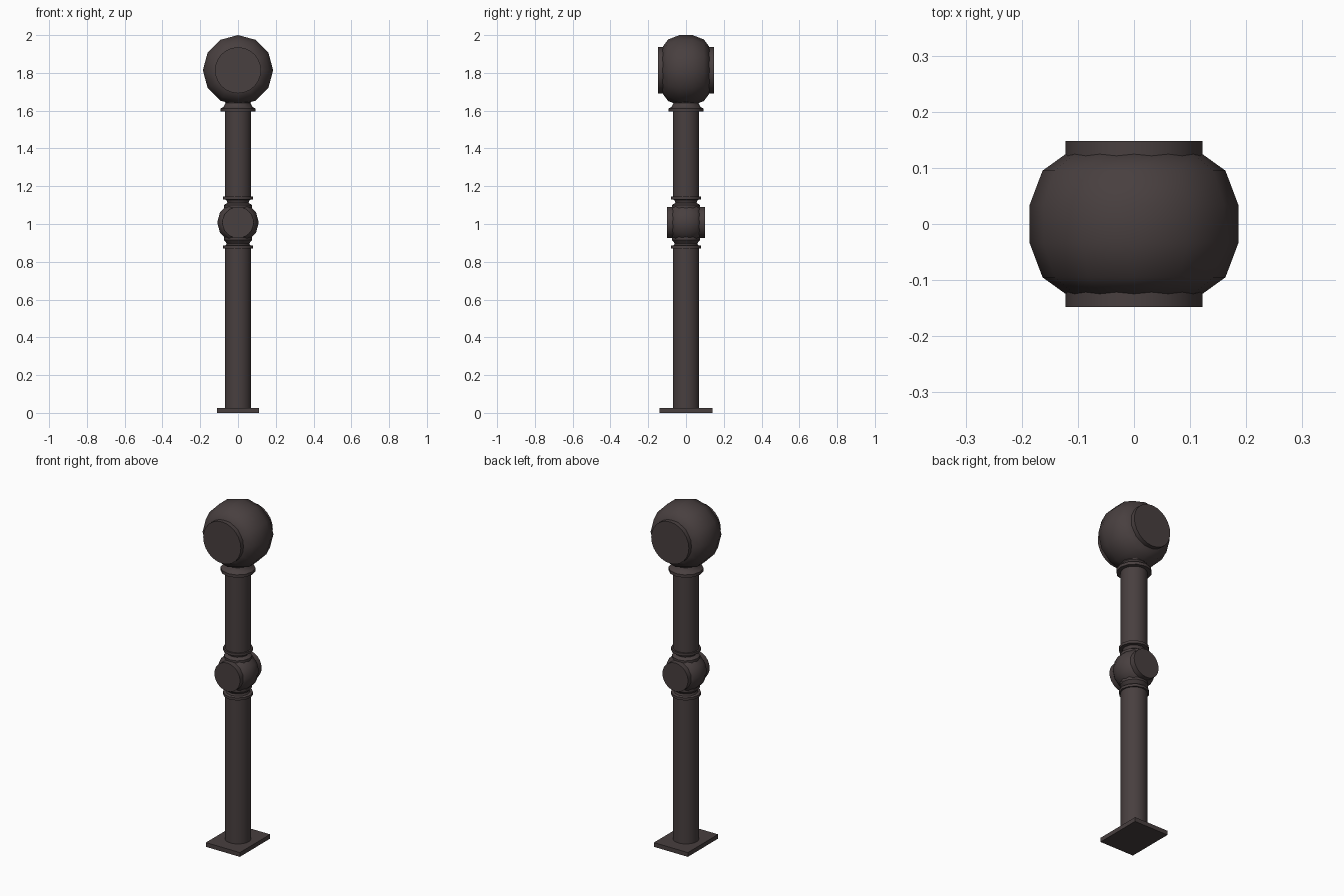
import bpy, bmesh, math
from mathutils import Matrix

cube = bpy.data.objects.get("Cube")
if cube:
    bpy.data.objects.remove(cube, do_unlink=True)

iron = bpy.data.materials.new("dark brown iron")
iron.use_nodes = True
colour = (0.065, 0.05, 0.05, 1)
iron.diffuse_color = colour
iron.node_tree.nodes["Principled BSDF"].inputs["Base Color"].default_value = colour


def finish(name, bm, angle=None):
    """Turn a bmesh into a named, coloured object."""
    bmesh.ops.recalc_face_normals(bm, faces=bm.faces)
    mesh = bpy.data.meshes.new(name)
    bm.to_mesh(mesh)
    bm.free()
    mesh.materials.append(iron)
    obj = bpy.data.objects.new(name, mesh)
    bpy.context.collection.objects.link(obj)
    if angle:
        bpy.ops.object.select_all(action='DESELECT')
        obj.select_set(True)
        bpy.context.view_layer.objects.active = obj
        bpy.ops.object.shade_smooth_by_angle(angle=math.radians(angle))
    return obj


def lathe(name, profile, sides, centre_z=0, along_y=False, angle=40):
    """Spin (radius, height) points about z, or about y, with capped ends."""
    bm = bmesh.new()
    rings = [[bm.verts.new((r * math.cos(math.tau * i / sides),
                            r * math.sin(math.tau * i / sides), h))
              for i in range(sides)] for r, h in profile]
    for low, high in zip(rings, rings[1:]):
        for i in range(sides):
            j = (i + 1) % sides
            bm.faces.new((low[i], low[j], high[j], high[i]))
    bm.faces.new(rings[0])
    bm.faces.new(rings[-1])
    if along_y:
        bm.transform(Matrix.Rotation(math.pi / 2, 4, 'X'))
    bm.transform(Matrix.Translation((0, 0, centre_z)))
    return finish(name, bm, angle)


def mirrored(half):
    return [(r, -h) for r, h in reversed(half)] + half


# Rectangular foot plate
bm = bmesh.new()
bmesh.ops.create_cube(bm, size=1, matrix=Matrix.Translation((0, 0, 0.0125))
                      @ Matrix.Diagonal((0.22, 0.28, 0.025, 1)))
finish("base_plate", bm)

# Two lengths of round post
lathe("lower_post", [(0.07, 0.02), (0.07, 0.875)], 24)
lathe("upper_post", [(0.07, 1.14), (0.07, 1.6)], 24)

# Flanged necks joining the posts to the ball joints
lathe("lower_neck", [(0.08, 0.87), (0.08, 0.885), (0.064, 0.888),
                     (0.06, 0.898), (0.075, 0.915), (0.075, 0.94)], 12)
lathe("middle_neck", [(0.075, 1.08), (0.075, 1.1), (0.056, 1.112),
                      (0.062, 1.128), (0.08, 1.13), (0.08, 1.145)], 12)
lathe("upper_neck", [(0.093, 1.595), (0.093, 1.612), (0.076, 1.62),
                     (0.066, 1.64), (0.074, 1.656), (0.105, 1.68)], 12)

# Ball joints, each with a round boss through front and back
lathe("middle_ball", mirrored([(0.11, 0.02), (0.096, 0.057), (0.08, 0.075)]),
      12, 1.008, True, 50)
lathe("middle_boss", [(0.083, -0.1), (0.083, 0.1)], 24, 1.008, True)
lathe("top_ball", mirrored([(0.186, 0.034), (0.163, 0.095), (0.12, 0.126)]),
      12, 1.814, True, 50)
lathe("top_boss", [(0.122, -0.148), (0.122, 0.148)], 24, 1.814, True)
